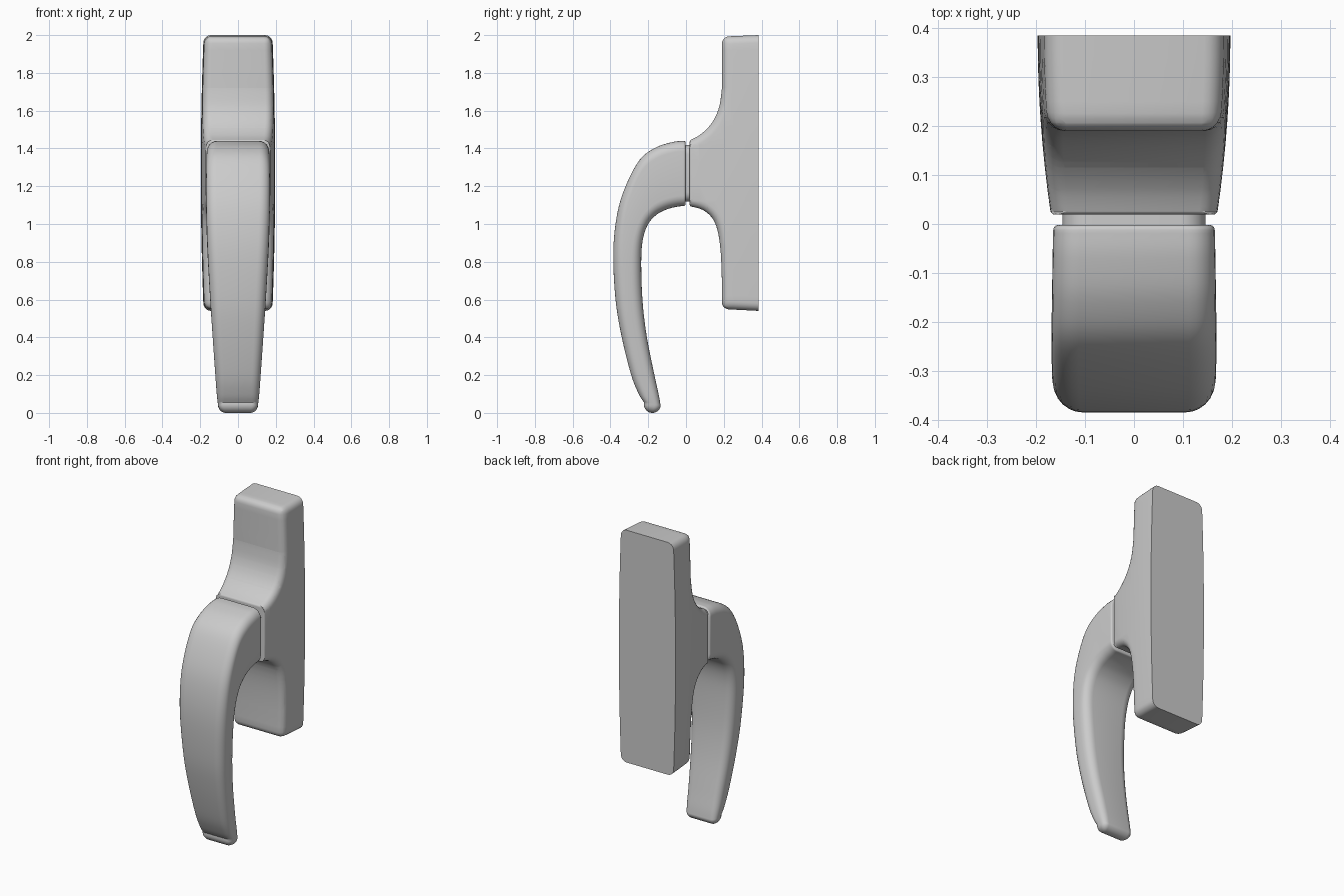
import bpy, bmesh
from math import sin, cos, pi, radians
from mathutils import Vector

if "Cube" in bpy.data.objects:
    bpy.data.objects.remove(bpy.data.objects["Cube"])


def spline(pts, n):
    """Smooth interpolation through tuples of any length."""
    out = []
    for i in range(len(pts) - 1):
        p = [pts[max(0, min(len(pts) - 1, i + k))] for k in (-1, 0, 1, 2)]
        for s in range(n):
            t = s / n
            out.append(tuple(0.5 * (2 * b + (c - a) * t + (2 * a - 5 * b + 4 * c - d) * t * t
                             + (3 * b - a - 3 * c + d) * t ** 3) for a, b, c, d in zip(*p)))
    return out + [tuple(pts[-1])]


def make_object(name, bm):
    bmesh.ops.recalc_face_normals(bm, faces=bm.faces)
    me = bpy.data.meshes.new(name)
    bm.to_mesh(me)
    bm.free()
    ob = bpy.data.objects.new(name, me)
    bpy.context.collection.objects.link(ob)
    return ob


def smooth(me):
    me.shade_smooth()
    me.set_sharp_from_angle(angle=radians(35))


def ring(c, d, w, h, r, n=6):
    """Rounded rectangle: half width w along x, half thickness h along d."""
    out = []
    r = min(r, w * 0.98, h * 0.98)
    for q, (sx, sy) in enumerate(((1, 1), (-1, 1), (-1, -1), (1, -1))):
        for k in range(n + 1):
            a = pi / 2 * (q + k / n)
            out.append(Vector((sx * (w - r) + r * cos(a), 0, 0)) + c
                       + d * (sy * (h - r) + r * sin(a)))
    return out


def loft(name, rings):
    bm = bmesh.new()
    loops = [[bm.verts.new(p) for p in r] for r in rings]
    n = len(loops[0])
    for a, b in zip(loops, loops[1:]):
        for i in range(n):
            bm.faces.new((a[i], a[(i + 1) % n], b[(i + 1) % n], b[i]))
    bm.faces.new(loops[0])
    bm.faces.new(loops[-1])
    ob = make_object(name, bm)
    smooth(ob.data)
    return ob


# Curved lever: outer y,z / inner y,z / half width
stations = [
    (-0.012, 1.44, -0.012, 1.095, 0.165), (-0.07, 1.434, -0.045, 1.092, 0.166),
    (-0.16, 1.405, -0.10, 1.078, 0.167), (-0.245, 1.34, -0.155, 1.05, 0.168),
    (-0.32, 1.20, -0.20, 1.00, 0.168), (-0.365, 1.05, -0.228, 0.92, 0.166),
    (-0.385, 0.85, -0.237, 0.80, 0.16), (-0.373, 0.60, -0.230, 0.59, 0.147),
    (-0.34, 0.40, -0.207, 0.40, 0.134), (-0.29, 0.20, -0.167, 0.20, 0.120),
    (-0.25, 0.10, -0.143, 0.09, 0.112), (-0.222, 0.055, -0.134, 0.035, 0.106)]
secs = []
for oy, oz, iy, iz, w in spline(stations, 5):
    o, i = Vector((0, oy, oz)), Vector((0, iy, iz))
    secs.append(((o + i) / 2, (o - i).normalized(), w, (o - i).length / 2))
rings = []
c, d, w, h = secs[0]
for k in range(4):                       # small rounded rim at the root
    a = pi / 2 * k / 4
    e = 0.01 * (1 - sin(a))
    rings.append(ring(c + Vector((0, 0.01 * cos(a), 0)), d, w - e, h - e, 0.055))
rings += [ring(c, d, w, h, min(0.055, h * 0.75)) for c, d, w, h in secs]
c, d, w, h = secs[-1]
down = Vector((0, d.z, -d.y))
if down.z > 0:
    down = -down
for k in range(1, 7):                    # rounded tip
    a = pi / 2 * k / 6.3
    hk = h * cos(a)
    rings.append(ring(c + down * h * sin(a), d, w - (h - hk), hk, hk * 0.75))
loft("lever_handle", rings)

# Collar between lever and base
up = Vector((0, 0, 1))
loft("pivot_collar", [ring(Vector((0, y, 1.268)), up, 0.146, 0.15, 0.05) for y in (-0.02, 0.05)])

# Base plate with flared neck: side profile extruded, bevelled, then bowed
upper = spline([(0.19, 1.72), (0.178, 1.63), (0.152, 1.56), (0.115, 1.508),
                (0.075, 1.473), (0.045, 1.455), (0.019, 1.443)], 3)
lower = spline([(0.019, 1.094), (0.06, 1.085), (0.10, 1.068), (0.14, 1.03),
                (0.166, 0.97), (0.181, 0.88), (0.188, 0.77), (0.19, 0.66)], 3)
profile = [(0.385, 2.0), (0.19, 1.992)] + upper + lower + [(0.19, 0.55), (0.385, 0.54)]
n = len(profile)
neck = {1 + len(upper), 2 + len(upper)}
plate = {1, n - 2}
bm = bmesh.new()
bw = bm.edges.layers.float.new("bevel_weight_edge")
L, R = [[bm.verts.new((s, y, z)) for y, z in profile] for s in (-0.19, 0.19)]
bm.faces.new(L)
bm.faces.new(R)
for i in range(n):
    j = (i + 1) % n
    bm.faces.new((L[i], L[j], R[j], R[i]))
for i in range(n):
    j = (i + 1) % n
    if i != n - 1:                       # the back edge stays sharp
        for s in (L, R):
            bm.edges.get((s[i], s[j]))[bw] = 0.2 if {i, j} == neck else 0.9
    cross = bm.edges.get((L[i], R[i]))
    cross[bw] = 0.2 if i in neck else 0.8 if i in plate else 0
tmp = make_object("base_plate", bm)
mod = tmp.modifiers.new("round", 'BEVEL')
mod.limit_method = 'WEIGHT'
mod.offset_type = 'OFFSET'
mod.width = 0.045
mod.segments = 5
mod.use_clamp_overlap = False
dg = bpy.context.evaluated_depsgraph_get()
me = bpy.data.meshes.new_from_object(tmp.evaluated_get(dg))
tmp.modifiers.clear()
tmp.data = me
bm = bmesh.new()
bm.from_mesh(me)
cuts = [((0, 0, 0.62 + 0.1 * k), (0, 0, 1)) for k in range(14)]
cuts += [((0, 0.07 + 0.045 * k, 0), (0, 1, 0)) for k in range(7)]
for co, no in cuts:
    bmesh.ops.bisect_plane(bm, geom=bm.verts[:] + bm.edges[:] + bm.faces[:],
                           plane_co=co, plane_no=no)
for v in bm.verts:                       # bowed sides, tapering towards the neck
    u, t = (v.co.z - 1.27) / 0.73, (0.385 - v.co.y) / 0.365
    v.co.x *= (0.197 - 0.015 * u * u - 0.027 * t * t) / 0.19
bm.to_mesh(me)
bm.free()
smooth(me)
